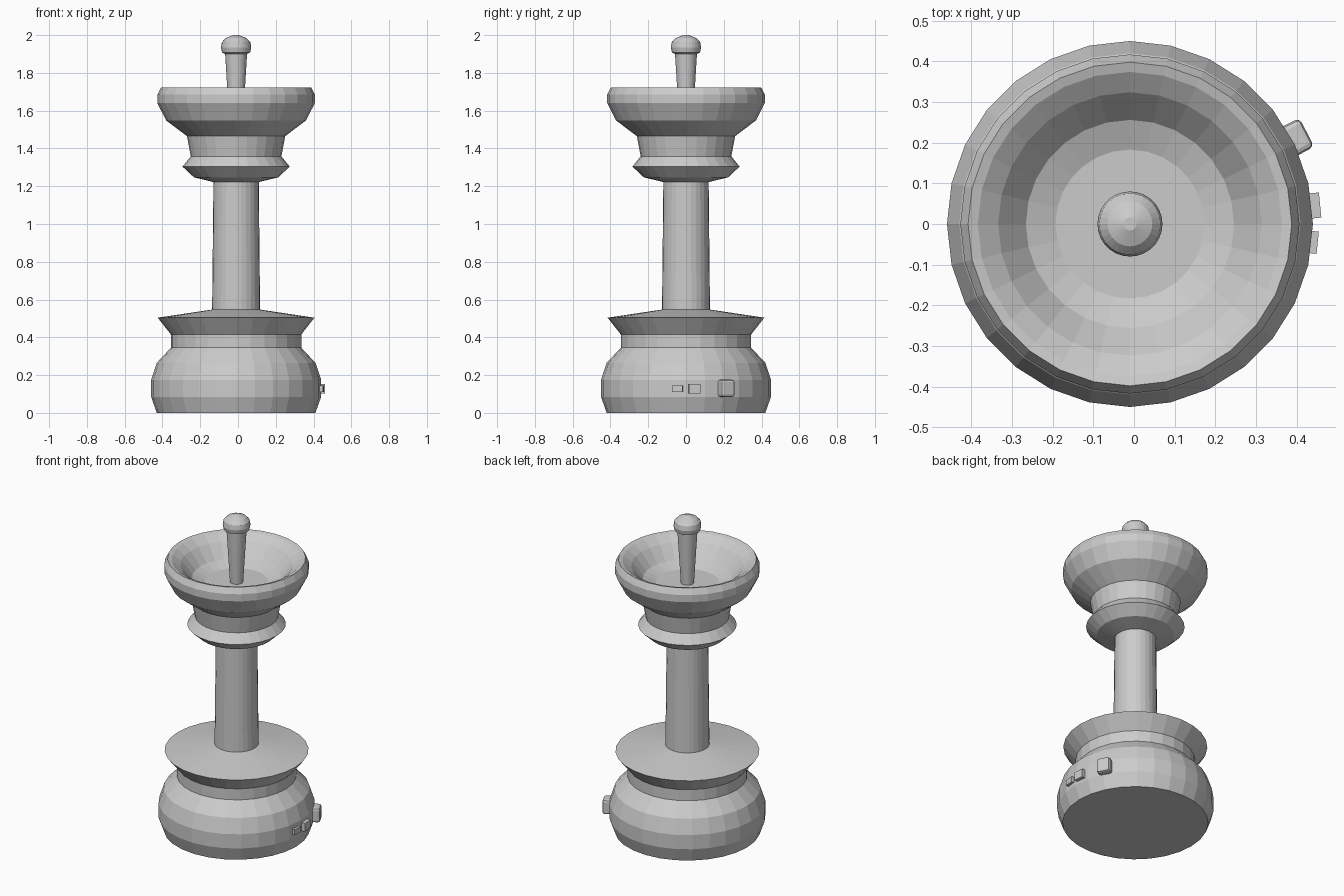
import bpy, bmesh, math
from mathutils import Vector

if "Cube" in bpy.data.objects:
    bpy.data.objects.remove(bpy.data.objects["Cube"])

CX = -0.01   # axis of the turned body
SEG = 28


def finish(bm, name):
    bmesh.ops.recalc_face_normals(bm, faces=bm.faces)
    me = bpy.data.meshes.new(name)
    bm.to_mesh(me)
    bm.free()
    ob = bpy.data.objects.new(name, me)
    bpy.context.collection.objects.link(ob)
    return ob


def lathe(name, profile, seg=SEG):
    """Spin (radius, z) points round the axis; radius 0 gives a single pole."""
    bm = bmesh.new()
    rings = []
    for r, z in profile:
        n = 1 if r == 0 else seg
        rings.append([bm.verts.new((r * math.cos(i * math.tau / seg),
                                    r * math.sin(i * math.tau / seg), z)) for i in range(n)])
    for a, b in zip(rings, rings[1:]):
        for i in range(seg):
            j = (i + 1) % seg
            quad = [a[i % len(a)], a[j % len(a)], b[j % len(b)], b[i % len(b)]]
            bm.faces.new(list(dict.fromkeys(quad)))
    ob = finish(bm, name)
    # outward normals follow from the profile running bottom to top
    ob.location.x = CX
    return ob


def button(name, angle, r0, r1, width, height, z, bevel=0.0):
    """Small block standing out radially from the base."""
    bm = bmesh.new()
    bmesh.ops.create_cube(bm, size=1)
    for v in bm.verts:
        v.co = Vector((v.co.x * (r1 - r0), v.co.y * width, v.co.z * height))
    if bevel:
        outer = [e for e in bm.edges if any(v.co.x > 0 for v in e.verts)]
        bmesh.ops.bevel(bm, geom=outer, offset=bevel, segments=2, profile=0.5, affect='EDGES')
    ob = finish(bm, name)
    a = math.radians(angle)
    r = (r0 + r1) / 2
    ob.location = (CX + r * math.cos(a), r * math.sin(a), z)
    ob.rotation_euler.z = a
    return ob


# Rounded foot with flared flange
lathe("base", [(0, 0), (0.42, 0), (0.45, 0.085), (0.45, 0.175), (0.42, 0.265),
               (0.345, 0.345), (0.345, 0.415), (0.415, 0.504), (0.127, 0.547)])

# Slightly tapered stem
lathe("column", [(0.127, 0.547), (0.12, 1.222)])

# Collar, neck and hollow dish
lathe("dish", [(0.12, 1.222), (0.223, 1.247), (0.284, 1.304), (0.24, 1.358), (0.26, 1.465),
               (0.37, 1.548), (0.417, 1.64), (0.417, 1.685), (0.398, 1.722), (0.374, 1.715),
               (0.324, 1.68), (0.256, 1.60), (0.183, 1.572), (0, 1.572)])

# Stick with ball top
lathe("stick", [(0.038, 1.57), (0.058, 1.90), (0.074, 1.908), (0.08, 1.935),
                (0.075, 1.963), (0.055, 1.984), (0.016, 2.0), (0, 2.0)])

# Controls on the right side of the base
button("large_button", 27.4, 0.41, 0.49, 0.08, 0.092, 0.13, 0.013)
button("medium_button", 5.7, 0.41, 0.47, 0.062, 0.052, 0.128)
button("small_button", -5.7, 0.41, 0.464, 0.055, 0.035, 0.128)
